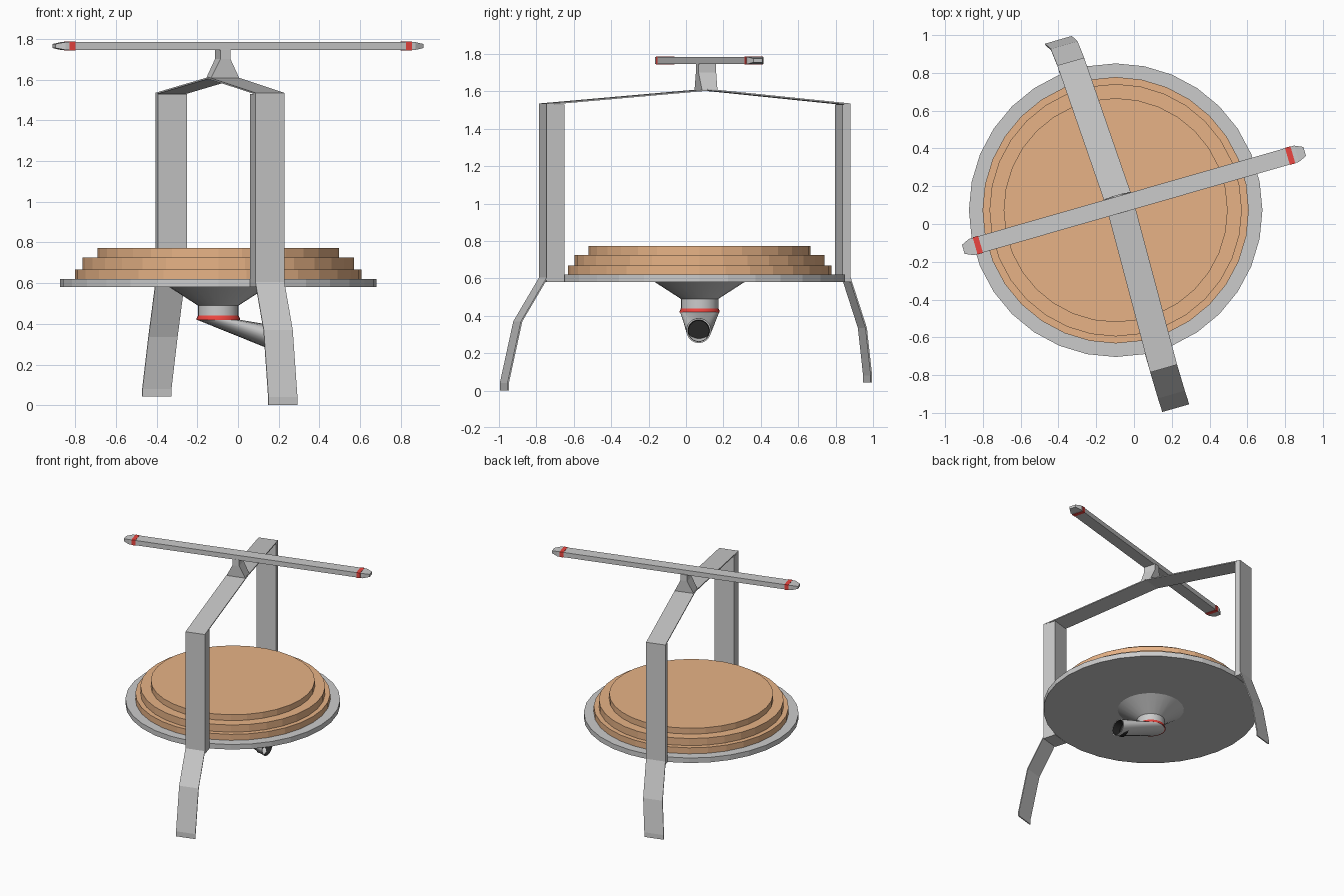
import bpy, bmesh
from math import sin, cos, pi, radians
from mathutils import Vector as V

if "Cube" in bpy.data.objects:
    bpy.data.objects.remove(bpy.data.objects["Cube"])


def material(name, rgb):
    m = bpy.data.materials.new(name)
    m.diffuse_color = (*rgb, 1)
    m.use_nodes = True
    m.node_tree.nodes["Principled BSDF"].inputs["Base Color"].default_value = m.diffuse_color
    return m


ORANGE = material("orange", (0.80, 0.45, 0.24))
RED = material("red", (0.84, 0.06, 0.05))
BLACK = material("black", (0.02, 0.02, 0.02))


def loft(name, rings, mat=None):
    """Skin a closed solid through rings with equal point counts."""
    bm = bmesh.new()
    rows = [[bm.verts.new(p) for p in ring] for ring in rings]
    n = len(rows[0])
    for a, b in zip(rows, rows[1:]):
        for i in range(n):
            j = (i + 1) % n
            bm.faces.new((a[i], a[j], b[j], b[i]))
    bm.faces.new(rows[-1])
    bm.faces.new(rows[0][::-1])
    bmesh.ops.recalc_face_normals(bm, faces=bm.faces)
    mesh = bpy.data.meshes.new(name)
    bm.to_mesh(mesh)
    bm.free()
    ob = bpy.data.objects.new(name, mesh)
    bpy.context.collection.objects.link(ob)
    if mat:
        mesh.materials.append(mat)
    return ob


def smooth(ob):
    bpy.ops.object.select_all(action='DESELECT')
    bpy.context.view_layer.objects.active = ob
    ob.select_set(True)
    bpy.ops.object.shade_smooth_by_angle(angle=radians(35))


def rect(c, u, v):
    c = V(c)
    return [c - u - v, c + u - v, c + u + v, c - u + v]


CX, CY = -0.097, 0.073


def circle(r, z, n):
    return [(CX + r * cos(2 * pi * i / n), CY + r * sin(2 * pi * i / n), z) for i in range(n)]


def turned(name, profile, n, mat=None):
    return loft(name, [circle(r, z, n) for r, z in profile], mat)


# Round base plate and stepped orange platform
turned("base_plate", [(0.777, 0.58), (0.777, 0.62)], 32)
turned("platform", [(0.705, 0.62), (0.705, 0.668), (0.668, 0.668), (0.668, 0.725),
                    (0.593, 0.725), (0.593, 0.772)], 32, ORANGE)

# Funnel, red collar and side outlet below the plate
N = 24
smooth(turned("funnel", [(0.24, 0.58), (0.10, 0.49), (0.10, 0.438)], N))
smooth(turned("funnel_collar", [(0.10, 0.44), (0.107, 0.425), (0.107, 0.418)], N, RED))


def mouth(r, x):
    return [(x, CY - 0.005 + r * sin(2 * pi * i / N), 0.32 + r * cos(2 * pi * i / N))
            for i in range(N)]


pipe = loft("outlet_pipe", [circle(0.105, 0.42, N), mouth(0.066, 0.21),
                            mouth(0.058, 0.21), mouth(0.055, 0.15)])
grey = material("grey", (0.8, 0.8, 0.8))
pipe.data.materials.append(grey)
pipe.data.materials.append(BLACK)
for p in pipe.data.polygons:
    if 2 * N <= p.index <= 3 * N:
        p.material_index = 1
smooth(pipe)

# Arch frame: across and along directions are turned 16 degrees
A = radians(16)
ACROSS, ALONG, UP = V((cos(A), sin(A), 0)), V((-sin(A), cos(A), 0)), V((0, 0, 1))
HALF = ACROSS * 0.074


def upright(name, path, thick):
    """Strip following outer-face centres, thickened towards the middle."""
    half = ALONG * (thick / 2)
    return loft(name, [rect(V(p) + half, HALF, half) for p in path])


upright("front_upright", [(0.157, -0.765, 0.58), (0.157, -0.765, 1.53)], 0.10)
upright("back_upright", [(-0.335, 0.86, 0.58), (-0.335, 0.86, 1.53)], -0.046)
upright("front_foot", [(0.157, -0.765, 0.605), (0.198, -0.903, 0.37),
                       (0.221, -0.975, 0.04), (0.221, -0.975, 0)], 0.008)
upright("back_foot", [(-0.335, 0.86, 0.605), (-0.37, 0.947, 0.335),
                      (-0.40, 0.975, 0.08), (-0.40, 0.975, 0.043)], -0.008)
loft("arch_roof", [rect(p, HALF, UP * 0.004) for p in
                   [(0.157, -0.765, 1.531), (-0.075, 0.108, 1.608), (-0.335, 0.86, 1.531)]])

# Flared post carrying the top bar
loft("bar_post", [rect((-0.075, 0.107, z), ACROSS * w, ALONG * d) for w, d, z in
                  [(0.073, 0.043, 1.606), (0.026, 0.049, 1.70), (0.026, 0.049, 1.75)]])

# Long top bar with tapered tips and red bands
def bar(name, sections, mat=None):
    return loft(name, [rect(V((0, 0.125, 1.765)) + ACROSS * s, ALONG * w, UP * h)
                       for s, w, h in sections], mat)


bar("top_bar", [(-0.94, 0.025, 0.010), (-0.895, 0.045, 0.019), (0.895, 0.045, 0.019),
                (0.94, 0.025, 0.010)])
for side, label in ((-1, "left"), (1, "right")):
    bar(label + "_band", [(side * 0.845, 0.047, 0.021), (side * 0.875, 0.047, 0.021)], RED)
